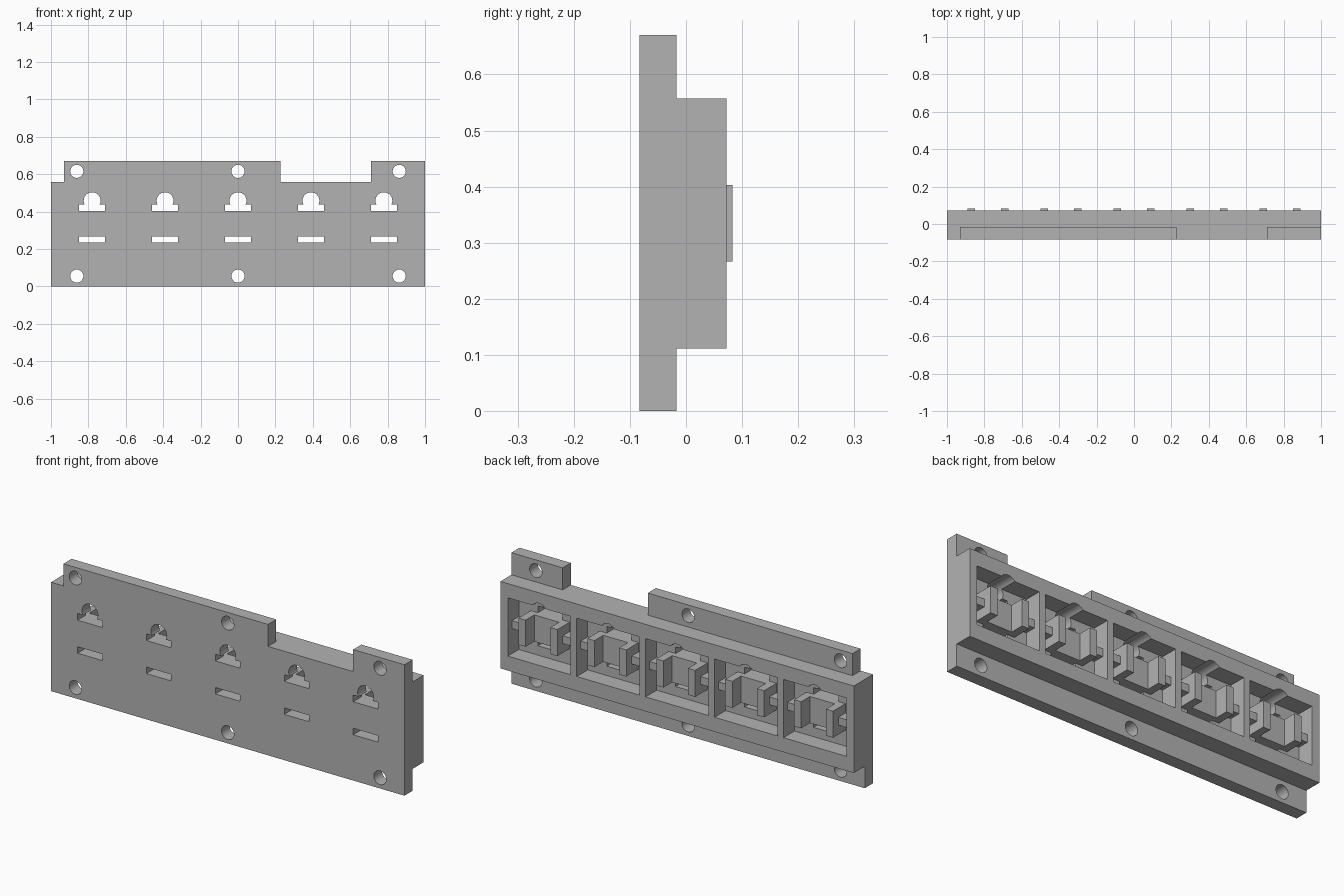
import bpy
import bmesh
import math

cube = bpy.data.objects.get("Cube")
if cube:
    bpy.data.objects.remove(cube, do_unlink=True)

FRONT, FLOOR, BACK, TIP = -0.083, -0.017, 0.072, 0.083
MID = 0.335                                # middle height of the pockets
CENTRES = [i * 0.39 for i in range(-2, 3)]

grey = bpy.data.materials.new("plain grey")
grey.use_nodes = True
colour = (0.45, 0.45, 0.45, 1)
grey.diffuse_color = colour
grey.node_tree.nodes["Principled BSDF"].inputs["Base Color"].default_value = colour


def prism(bm, points, depth):
    """Close a planar outline and extrude it along the depth vector."""
    face = bm.faces.new([bm.verts.new(p) for p in points])
    out = bmesh.ops.extrude_face_region(bm, geom=[face])["geom"]
    moved = [g for g in out if isinstance(g, bmesh.types.BMVert)]
    bmesh.ops.translate(bm, verts=moved, vec=depth)


def box(bm, x, y, z):
    corners = [(x[0], y[0], z[0]), (x[1], y[0], z[0]),
               (x[1], y[0], z[1]), (x[0], y[0], z[1])]
    prism(bm, corners, (0, y[1] - y[0], 0))


def bore(bm, x, z, radius, y):
    ring = [(x + radius * math.cos(a), y[0], z + radius * math.sin(a))
            for a in (math.tau * i / 48 for i in range(48))]
    prism(bm, ring, (0, y[1] - y[0], 0))


def finish(bm, name):
    bmesh.ops.recalc_face_normals(bm, faces=bm.faces)
    mesh = bpy.data.meshes.new(name)
    bm.to_mesh(mesh)
    bm.free()
    mesh.materials.append(grey)
    obj = bpy.data.objects.new(name, mesh)
    bpy.context.collection.objects.link(obj)
    return obj


def combine(target, tool, operation):
    tool.hide_render = True
    mod = target.modifiers.new(tool.name, "BOOLEAN")
    mod.operation, mod.object = operation, tool
    mod.solver, mod.use_self = "EXACT", True
    bpy.context.view_layer.objects.active = target
    bpy.ops.object.modifier_apply(modifier=mod.name)
    bpy.data.objects.remove(tool, do_unlink=True)


# Notched mounting plate
bm = bmesh.new()
outline = [(-1, 0), (1, 0), (1, 0.67), (0.71, 0.67), (0.71, 0.557),
           (0.228, 0.557), (0.228, 0.67), (-0.93, 0.67), (-0.93, 0.557), (-1, 0.557)]
prism(bm, [(x, FRONT, z) for x, z in outline], (0, FLOOR - FRONT, 0))
plate = finish(bm, "mounting_plate")

# Raised frame on the back
bm = bmesh.new()
box(bm, (-1, 1), (FLOOR - 0.03, BACK), (0.112, 0.557))
combine(plate, finish(bm, "frame"), "UNION")

# Pockets in the frame
bm = bmesh.new()
for c in CENTRES:
    box(bm, (c - 0.178, c + 0.178), (FLOOR, 0.2), (MID - 0.149, MID + 0.149))
combine(plate, finish(bm, "pocket_cutter"), "DIFFERENCE")

# Screw holes, slots and round openings
bm = bmesh.new()
for x in (-0.862, 0, 0.862):
    for z in (0.055, 0.615):
        bore(bm, x, z, 0.035, (-0.2, 0.2))
for c in CENTRES:
    for z in ((0.234, 0.267), (0.403, 0.437)):
        box(bm, (c - 0.07, c + 0.07), (-0.2, 0.01), z)
combine(plate, finish(bm, "hole_cutter"), "DIFFERENCE")
bm = bmesh.new()
for c in CENTRES:
    bore(bm, c, 0.458, 0.045, (-0.2, 0.2))
combine(plate, finish(bm, "arch_cutter"), "DIFFERENCE")

# U-shaped holders, each with a recessed centre and two prongs
bm = bmesh.new()
half = [(0.11, FLOOR - 0.02), (0.11, TIP), (0.07, TIP), (0.07, 0.012)]
profile = half + [(-x, y) for x, y in reversed(half)]
for c in CENTRES:
    prism(bm, [(c + x, y, 0.267) for x, y in profile], (0, 0, 0.136))
combine(plate, finish(bm, "holders"), "UNION")

# Cross bars joining the holders to the pocket walls
bm = bmesh.new()
for c in CENTRES:
    for side in (-1, 1):
        ends = sorted((c + side * 0.09, c + side * 0.185))
        box(bm, ends, (FLOOR - 0.02, 0.04), (MID - 0.02, MID + 0.02))
combine(plate, finish(bm, "cross_bars"), "UNION")

# Smooth hole walls with crisp edges
bpy.ops.object.select_all(action="DESELECT")
plate.select_set(True)
bpy.context.view_layer.objects.active = plate
bpy.ops.object.shade_smooth_by_angle(angle=math.radians(30))
